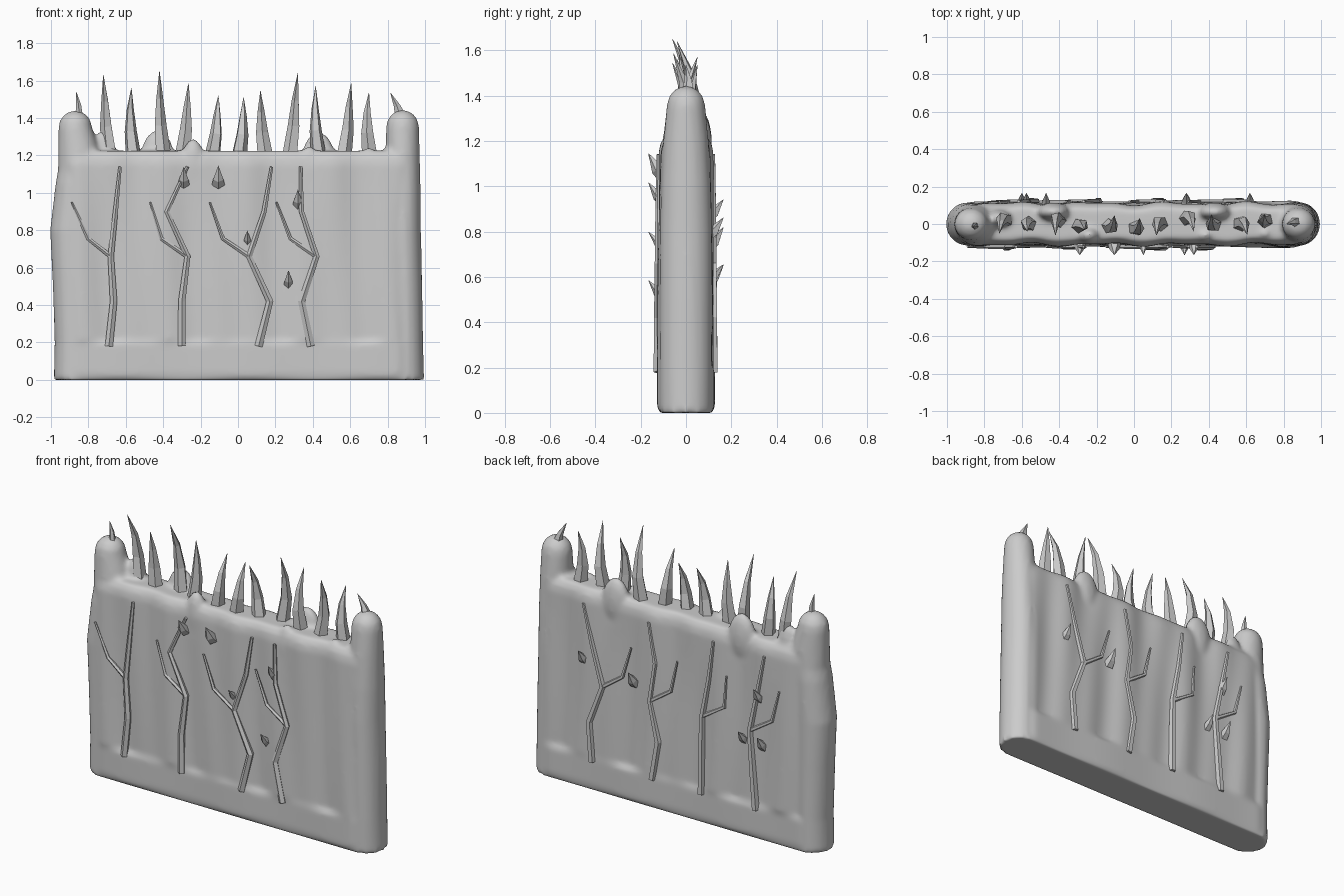
import bpy, bmesh, math
from mathutils import Vector

if "Cube" in bpy.data.objects:
    bpy.data.objects.remove(bpy.data.objects["Cube"], do_unlink=True)

# One flat colour for everything
grey = bpy.data.materials.new("stone_grey")
grey.use_nodes = True
COLOUR = (0.6, 0.6, 0.6, 1)
grey.diffuse_color = COLOUR
grey.node_tree.nodes["Principled BSDF"].inputs["Base Color"].default_value = COLOUR


def finish(bm, name):
    bmesh.ops.recalc_face_normals(bm, faces=bm.faces[:])
    mesh = bpy.data.meshes.new(name)
    bm.to_mesh(mesh)
    bm.free()
    mesh.materials.append(grey)
    obj = bpy.data.objects.new(name, mesh)
    bpy.context.scene.collection.objects.link(obj)
    return obj


def skin(bm, rings):
    """Closed surface through a list of equal-sized point rings."""
    loops = [[bm.verts.new(p) for p in ring] for ring in rings]
    n = len(loops[0])
    for a, b in zip(loops, loops[1:]):
        for i in range(n):
            j = (i + 1) % n
            bm.faces.new((a[i], a[j], b[j], b[i]))
    bm.faces.new(loops[0][::-1])
    bm.faces.new(loops[-1])


def tube(bm, points, radii, sides=5, turn=0.3):
    """Faceted tapering tube along a path."""
    points = [Vector(p) for p in points]
    rings = []
    for i, (p, r) in enumerate(zip(points, radii)):
        d = (points[min(i + 1, len(points) - 1)] - points[max(i - 1, 0)]).normalized()
        ref = Vector((0, 1, 0)) if abs(d.y) < 0.8 else Vector((1, 0, 0))
        u = d.cross(ref).normalized()
        v = d.cross(u)
        angles = [turn + math.tau * k / sides for k in range(sides)]
        rings.append([p + (u * math.cos(a) + v * math.sin(a)) * r for a in angles])
    skin(bm, rings)


# ---- Wall body: folded slab, foot, posts and lumps fused together ----
def half_depth(x, z, side):
    folds = 0.007 * math.sin(15 * x + side + 0.8 * math.sin(3 * z))
    folds += 0.005 * math.sin(27 * x - 2 * side + 2 * z)
    if z < 0.2:
        depth = 0.124 + 0.004 * math.sin(9 * x + side)
    else:
        depth = 0.117 - 0.008 * (z - 0.2) + folds
    if z > 1.15:
        depth *= 0.93 if z < 1.2 else 0.72
    end = max(0, (abs(x) - 0.84) / 0.121)
    return depth * math.sqrt(max(0.02, 1 - end * end))


bm = bmesh.new()
xs = [-0.96 + 1.92 * i / 90 for i in range(91)]
levels = [0, 0.04, 0.1, 0.16, 0.19, 0.22] + [0.3 + 0.1 * i for i in range(9)] + [1.15, 1.19, 1.225]
slab = []
for z in levels:
    tuck = 0.95 if z == 0 else 1
    front = [(x, -half_depth(x, z, 1) * tuck, z) for x in xs]
    back = [(x, half_depth(x, z, -1) * tuck, z) for x in reversed(xs)]
    slab.append(front + back)
skin(bm, slab)


def post(rows, sides=28):
    """Rounded column from rows of height, centre, half width and half depth."""
    rings = []
    for z, cx, rx, ry in rows:
        angles = [math.tau * k / sides for k in range(sides)]
        rings.append([(cx + rx * math.cos(a), ry * math.sin(a), z) for a in angles])
    z, cx, rx, ry = rows[-1]
    for t in (25, 50, 70, 85):
        c, s = math.cos(math.radians(t)), math.sin(math.radians(t))
        rings.append([(cx + (p[0] - cx) * c, p[1] * c, z + rx * s)
                      for p in rings[len(rows) - 1]])
    skin(bm, rings)


post([(0, -0.88, 0.105, 0.115), (0.2, -0.88, 0.1, 0.115), (0.5, -0.885, 0.105, 0.115),
      (0.8, -0.89, 0.115, 0.115), (1.05, -0.87, 0.105, 0.11), (1.12, -0.855, 0.108, 0.105),
      (1.22, -0.85, 0.112, 0.1), (1.35, -0.87, 0.09, 0.085)])
post([(0, 0.885, 0.11, 0.115), (0.2, 0.89, 0.1, 0.115), (0.5, 0.885, 0.1, 0.115),
      (0.8, 0.88, 0.098, 0.115), (1.0, 0.88, 0.097, 0.11), (1.2, 0.88, 0.092, 0.1),
      (1.355, 0.88, 0.088, 0.085)])

# Lumps along the top edge: x, y, top height, half width
LUMPS = [(-0.72, 0.03, 1.335, 0.07), (-0.43, 0.065, 1.335, 0.09), (-0.24, -0.06, 1.29, 0.065),
         (0.43, 0.065, 1.325, 0.09), (0.38, -0.06, 1.25, 0.07), (0.7, -0.05, 1.245, 0.06)]
for x, y, top, w in LUMPS:
    made = bmesh.ops.create_uvsphere(bm, u_segments=20, v_segments=12, radius=1)
    for v in made["verts"]:
        v.co = Vector((x + v.co.x * w, y + v.co.y * 0.05, top - 0.15 + v.co.z * 0.15))

wall = finish(bm, "wall_body")
remesh = wall.modifiers.new("fuse", "REMESH")
remesh.mode = "VOXEL"
remesh.voxel_size = 0.014
remesh.use_smooth_shade = True
soften = wall.modifiers.new("soften", "SMOOTH")
soften.factor = 0.5
soften.iterations = 5

# ---- Curved spikes along the top: base x, base y, tip x, tip y, tip z ----
SPIKES = [(-0.685, 0.02, -0.72, -0.05, 1.63), (-0.56, 0, -0.57, -0.04, 1.56),
          (-0.40, 0.02, -0.42, -0.06, 1.65), (-0.295, -0.01, -0.265, -0.03, 1.585),
          (-0.135, -0.01, -0.105, 0.045, 1.52), (0.005, -0.02, 0.03, 0.03, 1.51),
          (0.145, 0, 0.12, -0.06, 1.545), (0.28, 0.03, 0.32, -0.04, 1.64),
          (0.43, 0, 0.415, 0.05, 1.57), (0.565, 0, 0.605, -0.055, 1.585),
          (0.705, 0.02, 0.70, 0.05, 1.535)]
bm = bmesh.new()
for i, (x, y, tx, ty, tz) in enumerate(SPIKES):
    rise = tz - 1.2
    bow = 0.012 if tx > x else -0.012
    path = [(x, y, 1.2),
            (x + (tx - x) * 0.2 + bow, y - (ty - y) * 0.12, 1.2 + rise * 0.36),
            (x + (tx - x) * 0.4 + bow, y + (ty - y) * 0.2, 1.2 + rise * 0.68),
            (tx, ty, tz)]
    tube(bm, path, [0.043, 0.034, 0.02, 0.001], turn=i * 0.9)
# small ones on the posts
tube(bm, [(-0.85, -0.01, 1.42), (-0.852, -0.01, 1.47), (-0.865, -0.015, 1.54)], [0.02, 0.014, 0.001])
tube(bm, [(0.865, 0.01, 1.42), (0.85, 0.01, 1.465), (0.815, 0.0, 1.535)], [0.03, 0.018, 0.001])
finish(bm, "top_spikes")

# ---- Veins: trunk x at five heights, then branch x at elbow and tip ----
HEIGHTS = (0.18, 0.42, 0.66, 0.90, 1.14)
FRONT = [(-0.69, -0.665, -0.68, -0.655, -0.63, -0.80, -0.89),
         (-0.30, -0.30, -0.27, -0.38, -0.27, -0.41, -0.47),
         (0.11, 0.17, 0.06, 0.14, 0.18, -0.08, -0.15),
         (0.39, 0.34, 0.42, 0.34, 0.335, 0.28, 0.205)]
BACK = [(0.555, 0.575, 0.485, 0.555, 0.615, 0.35, 0.29),
        (0.145, 0.105, 0.16, 0.125, 0.17, 0.02, -0.025),
        (-0.19, -0.19, -0.195, -0.24, -0.27, -0.345, -0.36),
        (-0.56, -0.54, -0.52, -0.57, -0.617, -0.67, -0.72)]
for name, rows, side in (("front_veins", FRONT, -1), ("back_veins", BACK, 1)):
    bm = bmesh.new()
    for row in rows:
        y = side * 0.121
        tube(bm, [(x, y, z) for x, z in zip(row, HEIGHTS)], [0.022, 0.02, 0.017, 0.014, 0.009])
        tube(bm, [(row[2], y, 0.66), (row[5], y, 0.755), (row[6], y, 0.95)], [0.013, 0.011, 0.006])
    finish(bm, name)

# ---- Thorns on both faces: x, z, size ----
FRONT_THORNS = [(-0.29, 1.07, 1), (-0.105, 1.07, 1.1), (0.32, 0.955, 0.9),
                (0.05, 0.75, 0.7), (0.27, 0.53, 0.8)]
BACK_THORNS = [(0.62, 0.80, 0.9), (0.28, 0.75, 1), (-0.575, 0.88, 0.9),
               (-0.47, 0.60, 0.8), (-0.60, 0.59, 0.9)]
for name, rows, side in (("front_thorns", FRONT_THORNS, -1), ("back_thorns", BACK_THORNS, 1)):
    bm = bmesh.new()
    for x, z, s in rows:
        tube(bm, [(x, side * 0.095, z - 0.02), (x, side * 0.125, z + 0.005 * s),
                  (x, side * 0.165, z + 0.068 * s)], [0.034 * s, 0.027 * s, 0.001])
    finish(bm, name)
